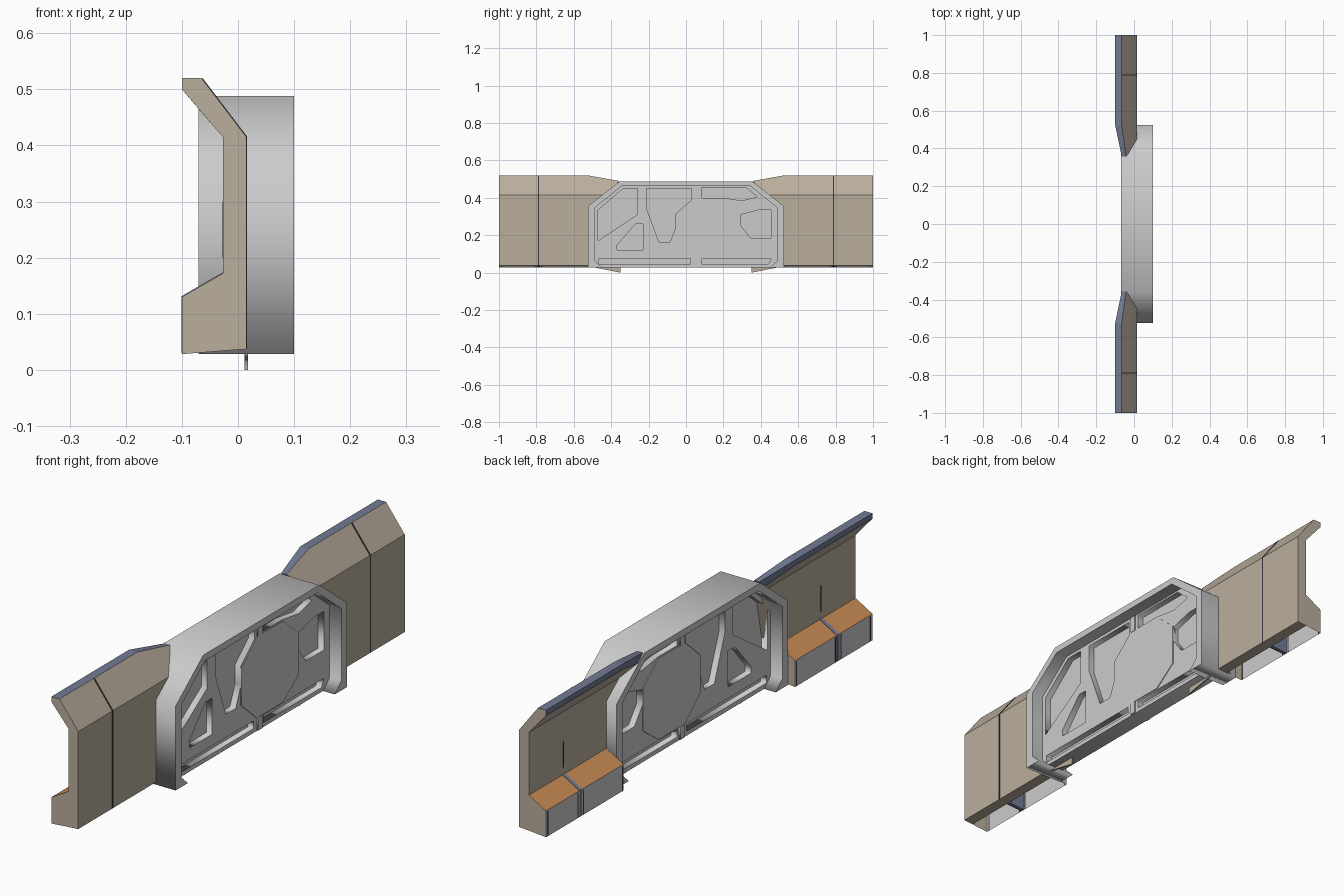
import bpy, bmesh
from mathutils import Matrix

cube = bpy.data.objects.get("Cube")
if cube:
    bpy.data.objects.remove(cube, do_unlink=True)


def material(name, r, g, b):
    m = bpy.data.materials.new(name)
    m.use_nodes = True
    m.diffuse_color = (r, g, b, 1)
    m.node_tree.nodes["Principled BSDF"].inputs["Base Color"].default_value = (r, g, b, 1)
    return m


GREY = material("light grey", 0.6, 0.6, 0.6)
TAN = material("tan", 0.5, 0.43, 0.34)
SLATE = material("slate blue", 0.17, 0.2, 0.3)
ORANGE = material("orange", 0.58, 0.26, 0.09)
DARK = material("charcoal", 0.04, 0.04, 0.05)
MIDDLE = 0.015  # x of the centre panel


def add_object(name, mesh, mats):
    for m in mats:
        mesh.materials.append(m)
    ob = bpy.data.objects.new(name, mesh)
    bpy.context.collection.objects.link(ob)
    return ob


def loft(name, sections, mats, side_mats=None, skip=None):
    """Skin matching rings of points; side_mats maps a ring edge to a slot."""
    bm = bmesh.new()
    rings = [[bm.verts.new(p) for p in s] for s in sections]
    n = len(rings[0])
    for a, b in zip(rings, rings[1:]):
        for i in range(n):
            if i == skip:
                continue
            j = (i + 1) % n
            f = bm.faces.new((a[i], a[j], b[j], b[i]))
            f.material_index = (side_mats or {}).get(i, 0)
    bm.faces.new(rings[0])
    bm.faces.new(rings[-1])
    bmesh.ops.recalc_face_normals(bm, faces=bm.faces)
    mesh = bpy.data.meshes.new(name)
    bm.to_mesh(mesh)
    bm.free()
    return add_object(name, mesh, mats)


def bar(name, profile, y0, y1, mats, side_mats=None, skip=None):
    """Extrude an x-z profile along y."""
    return loft(name, [[(x, y, z) for x, z in profile] for y in (y0, y1)],
                mats, side_mats, skip)


def plate(name, outlines, half, mat):
    """Fill y-z outlines (later ones are holes) and thicken along x."""
    cu = bpy.data.curves.new(name, 'CURVE')
    cu.dimensions = '2D'
    cu.fill_mode = 'BOTH'
    cu.extrude = half
    for pts in outlines:
        sp = cu.splines.new('POLY')
        sp.points.add(len(pts) - 1)
        for p, (y, z) in zip(sp.points, pts):
            p.co = (y, z, 0, 1)
        sp.use_cyclic_u = True
    tmp = bpy.data.objects.new(name + "_outline", cu)
    bpy.context.collection.objects.link(tmp)
    bpy.context.view_layer.update()
    mesh = bpy.data.meshes.new_from_object(
        tmp.evaluated_get(bpy.context.evaluated_depsgraph_get()))
    bpy.data.objects.remove(tmp, do_unlink=True)
    mesh.transform(Matrix(((0, 0, 1, MIDDLE), (1, 0, 0, 0), (0, 1, 0, 0), (0, 0, 0, 1))))
    mesh.materials.clear()
    return add_object(name, mesh, [mat])


def mirrored(half):
    return half + [(-y, z) for y, z in reversed(half)]


# Deep arched rim around the centre panel
outer = [(.45, .028), (.525, .028), (.525, .355), (.355, .488)]
inner = [(.345, .462), (.49, .345), (.49, .065)]
arch = mirrored(outer)
arch += [(-y, z) for y, z in reversed(inner)] + inner
plate("arch_frame", [arch], 0.085, GREY)

# Centre panel: pierced relief layer over a thin floor
body = mirrored([(.45, .028), (.5, .07), (.5, .35), (.35, .475)])
pockets = [
    [(-.47, .17), (-.47, .335), (-.335, .45), (-.26, .45), (-.26, .31)],
    [(-.37, .12), (-.37, .145), (-.27, .26), (-.23, .26), (-.23, .12)],
    [(-.21, .45), (.03, .45), (.03, .39), (-.055, .315), (-.055, .24),
     (-.085, .165), (-.145, .165), (-.21, .34)],
    [(.085, .455), (.32, .455), (.38, .405), (.3, .385), (.2, .4), (.085, .4)],
    [(.295, .25), (.345, .185), (.455, .185), (.455, .335), (.39, .335), (.295, .31)],
    [(-.465, .045), (.025, .045), (.025, .075), (-.465, .075)],
    [(.085, .045), (.44, .045), (.455, .075), (.085, .075)],
]
plate("panel_relief", [body] + pockets, 0.035, GREY)
plate("panel_floor", [body], 0.01, GREY)

# Raised octagon and the short centre rib
plate("octagon_plate", [[(-.055, .31), (.04, .395), (.2, .395), (.295, .315),
                         (.295, .15), (.2, .08), (.04, .08), (-.055, .165)]], 0.038, GREY)
for z0, z1 in ((.03, .08), (.395, .46)):
    plate("centre_rib", [[(.045, z0), (.07, z0), (.07, z1), (.045, z1)]], 0.04, GREY)

# Side walls, benches and trim, repeated at both ends
wall = [(-.10, .50), (-.10, .52), (-.065, .52), (.015, .415), (.015, .35),
        (.015, .037), (-.027, .034), (-.027, .35), (-.027, .415)]
joint = [(-.065, .38, .459), (-.065, .357, .49), (-.042, .357, .49), (.015, .43, .415),
         (.015, .505, .35), (.015, .505, .037), (-.027, .505, .034),
         (-.027, .505, .35), (-.027, .43, .415)]
bench = [(-.10, .028), (-.10, .13), (-.027, .172), (-.027, .034)]
strap = [(-.101, .03), (-.101, .131), (-.027, .174), (-.026, .034)]
seam = [(-.063, .52), (.016, .416), (.016, .038), (.012, .038), (.012, .414), (-.067, .518)]

for s, side in ((1, "rear"), (-1, "front")):
    loft(side + "_wall",
         [[(x, s * y, z) for x, y, z in joint],
          [(x, s * .525, z) for x, z in wall],
          [(x, s, z) for x, z in wall]], [TAN, SLATE], {0: 1, 1: 1})
    # Bench is open underneath
    bar(side + "_bench", bench, s * .525, s, [TAN, GREY, ORANGE], {0: 1, 1: 2}, skip=3)
    bar(side + "_bench_divider", strap, s * .78, s * .796, [SLATE])
    bar(side + "_wall_seam", seam, s * .786, s * .792, [DARK])
    bar(side + "_inner_seam", [(-.028, .2), (-.028, .3), (-.024, .3), (-.024, .2)],
        s * .786, s * .791, [DARK])
    # Dark edges of the bench grilles
    for y in (.53, .77, .803, .985):
        bar(side + "_grille_edge", [(-.101, .03), (-.101, .125), (-.099, .125), (-.099, .03)],
            s * y, s * (y + .005), [DARK])
    # Small pointed foot under the frame
    plate(side + "_foot", [[(s * .35, 0), (s * .35, .03), (s * .5, .03), (s * .46, .022)]],
          0.003, TAN)
